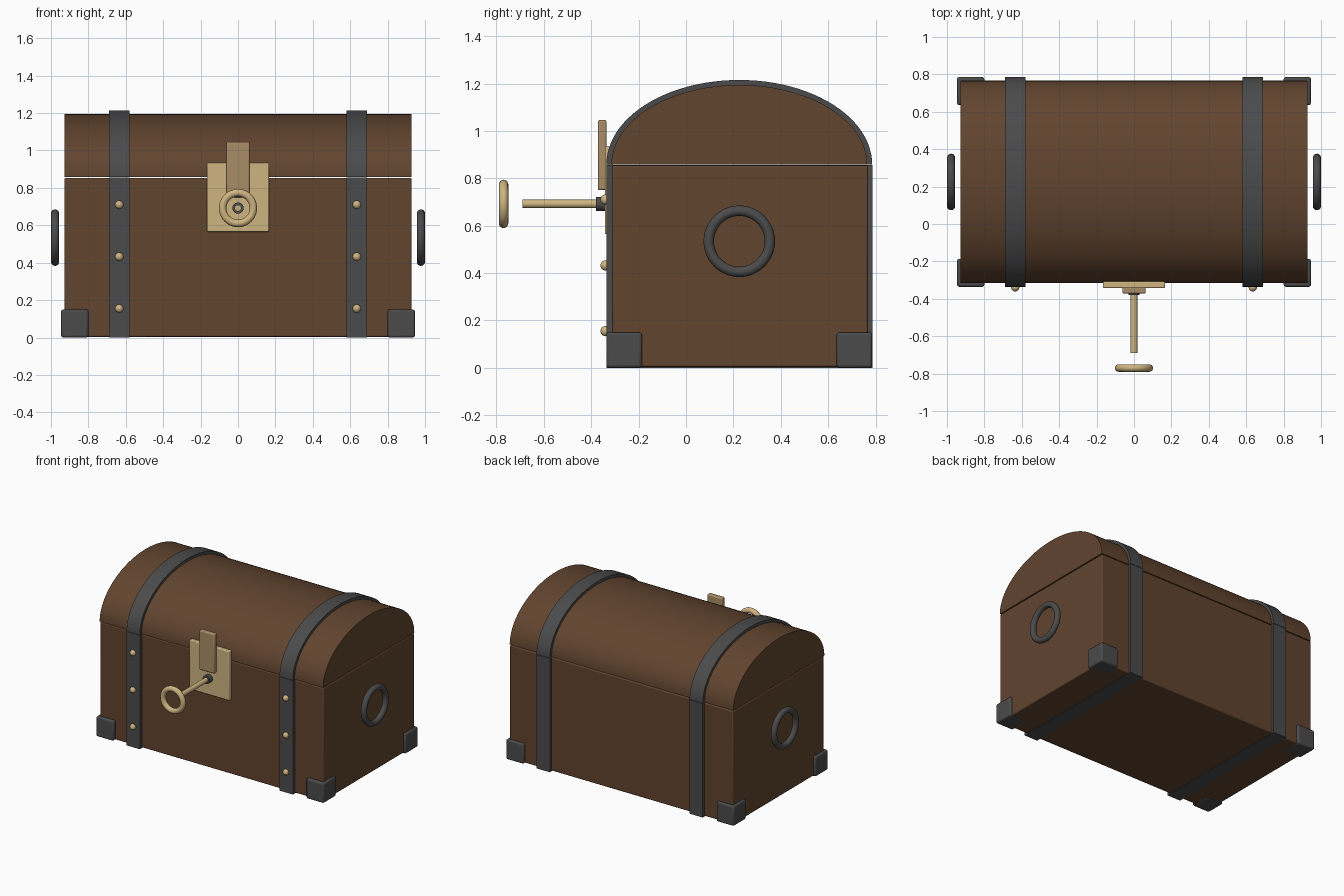
import bpy, bmesh, math
from mathutils import Vector

default = bpy.data.objects.get("Cube")
if default:
    bpy.data.objects.remove(default, do_unlink=True)


def material(name, rgb):
    m = bpy.data.materials.new(name)
    m.use_nodes = True
    m.diffuse_color = (*rgb, 1)
    m.node_tree.nodes["Principled BSDF"].inputs["Base Color"].default_value = (*rgb, 1)
    return m


WOOD = material("brown_wood", (0.12, 0.058, 0.028))
IRON = material("dark_iron", (0.07, 0.07, 0.07))
BRASS = material("pale_brass", (0.62, 0.46, 0.22))
BRONZE = material("dull_brass", (0.40, 0.27, 0.135))

MID_Y = 0.225      # centre of the chest, front to back
SEAM = 0.858       # height where the lid meets the body
STRAP_X = 0.635


def finish(name, mat, bevel=0.0):
    ob = bpy.context.object
    ob.name = ob.data.name = name
    ob.data.materials.append(mat)
    if bevel:
        mod = ob.modifiers.new("soft_edges", "BEVEL")
        mod.width, mod.segments = bevel, 3
    bpy.ops.object.shade_smooth_by_angle(angle=math.radians(35))
    return ob


def box(name, lo, hi, mat, bevel=0.0):
    lo, hi = Vector(lo), Vector(hi)
    bpy.ops.mesh.primitive_cube_add(size=1, location=(lo + hi) / 2)
    bpy.context.object.scale = hi - lo
    bpy.ops.object.transform_apply(location=False, rotation=False, scale=True)
    return finish(name, mat, bevel)


def vault(name, x, half_width, ry, rz, mat, bevel=0.0):
    """Solid half ellipse standing on the seam, extruded along x."""
    bm = bmesh.new()
    n = 48
    arc = [(MID_Y + ry * math.cos(math.pi * i / n),
            SEAM + rz * math.sin(math.pi * i / n)) for i in range(n + 1)]
    face = bm.faces.new([bm.verts.new((x - half_width, y, z)) for y, z in arc])
    out = bmesh.ops.extrude_face_region(bm, geom=[face])["geom"]
    verts = [v for v in out if isinstance(v, bmesh.types.BMVert)]
    bmesh.ops.translate(bm, verts=verts, vec=(2 * half_width, 0, 0))
    bmesh.ops.recalc_face_normals(bm, faces=bm.faces)
    me = bpy.data.meshes.new(name)
    bm.to_mesh(me)
    bm.free()
    ob = bpy.data.objects.new(name, me)
    bpy.context.collection.objects.link(ob)
    bpy.ops.object.select_all(action="DESELECT")
    bpy.context.view_layer.objects.active = ob
    ob.select_set(True)
    return finish(name, mat, bevel)


def ring(name, loc, rot, major, minor, mat):
    bpy.ops.mesh.primitive_torus_add(location=loc, rotation=rot, major_radius=major,
                                     minor_radius=minor, major_segments=48, minor_segments=16)
    return finish(name, mat)


def rod(name, y0, y1, z, radius, mat):
    bpy.ops.mesh.primitive_cylinder_add(vertices=32, radius=radius, depth=y1 - y0,
                                        location=(0, (y0 + y1) / 2, z),
                                        rotation=(math.pi / 2, 0, 0))
    return finish(name, mat)


# Wooden body and domed lid
box("chest_body", (-0.928, -0.312, 0.004), (0.928, 0.768, SEAM - 0.004), WOOD, 0.008)
vault("chest_lid", 0, 0.928, 0.54, 0.336, WOOD)

for side, s in (("right", -1), ("left", 1)):
    # Iron straps around the body and over the lid
    x = s * STRAP_X
    box(f"{side}_body_strap", (x - 0.055, -0.335, 0), (x + 0.055, 0.787, SEAM - 0.003), IRON)
    vault(f"{side}_lid_strap", x, 0.055, 0.561, 0.357, IRON)
    # Rivets down the front of each strap
    for i, z in enumerate((0.155, 0.432, 0.71)):
        bpy.ops.mesh.primitive_uv_sphere_add(segments=24, ring_count=12, radius=0.022,
                                             location=(x, -0.339, z))
        finish(f"{side}_rivet_{i + 1}", BRASS)
    # Ring handle
    ring(f"{side}_handle", (s * 0.978, MID_Y, 0.534), (0, math.pi / 2, 0), 0.129, 0.022, IRON)
    # Corner guards at the foot
    for end, t in (("front", -1), ("back", 1)):
        cx, cy = s * 0.873, MID_Y + t * 0.486
        box(f"{end}_{side}_corner", (cx - 0.073, cy - 0.075, 0), (cx + 0.073, cy + 0.075, 0.15),
            IRON, 0.012)

# Lock plate, hasp and keyhole
box("lock_plate", (-0.166, -0.342, 0.565), (0.166, -0.308, 0.935), BRASS, 0.006)
box("hasp", (-0.062, -0.372, 0.75), (0.062, -0.336, 1.046), BRONZE, 0.008)
rod("keyhole_collar", -0.38, -0.335, 0.692, 0.03, IRON)

# Key
rod("key_shaft", -0.69, -0.36, 0.692, 0.018, BRASS)
ring("key_bow", (0, -0.77, 0.692), (math.pi / 2, 0, 0), 0.082, 0.02, BRASS)
